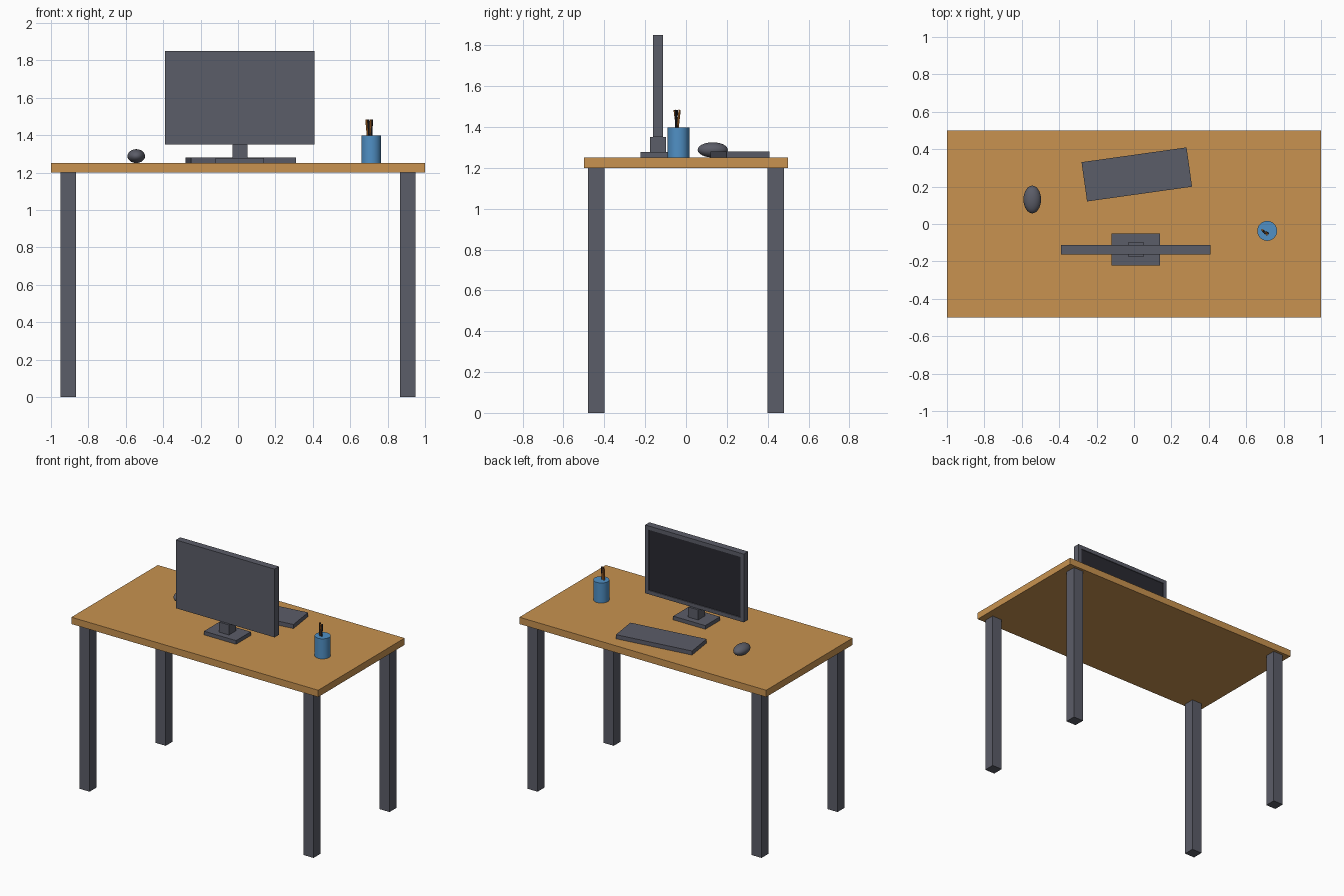
import bpy, bmesh, math
from mathutils import Vector

if "Cube" in bpy.data.objects:
    bpy.data.objects.remove(bpy.data.objects["Cube"])


def material(name, rgb):
    m = bpy.data.materials.new(name)
    m.diffuse_color = (*rgb, 1.0)
    m.use_nodes = True
    m.node_tree.nodes["Principled BSDF"].inputs["Base Color"].default_value = m.diffuse_color
    return m


WOOD = material("warm wood", (0.58, 0.29, 0.08))
GREY = material("slate grey", (0.105, 0.109, 0.138))
DARK = material("screen black", (0.022, 0.022, 0.03))
BLUE = material("cup blue", (0.08, 0.28, 0.56))
ORANGE = material("pencil orange", (0.6, 0.2, 0.03))


def box(name, center, size, mat, turn=0.0):
    bpy.ops.mesh.primitive_cube_add(size=1, location=center)
    ob = bpy.context.object
    ob.name = name
    ob.scale = size
    bpy.ops.object.transform_apply(location=False, rotation=False, scale=True)
    ob.rotation_euler.z = turn
    ob.data.materials.append(mat)
    return ob


def rod(name, start, end, radius, sides, mat):
    a, b = Vector(start), Vector(end)
    bpy.ops.mesh.primitive_cylinder_add(vertices=sides, radius=radius,
                                        depth=(b - a).length, location=(a + b) / 2)
    ob = bpy.context.object
    ob.name = name
    ob.rotation_euler = (b - a).to_track_quat('Z', 'Y').to_euler()
    ob.data.materials.append(mat)
    bpy.ops.object.shade_smooth_by_angle(angle=math.radians(35))
    return ob


# Desk: top slab and four square legs
box("desk_top", (0, 0, 1.225), (2, 1, 0.05), WOOD)
for sx, side in ((-1, "left"), (1, "right")):
    for sy, end in ((-1, "front"), (1, "back")):
        box(f"leg_{end}_{side}", (sx * 0.907, sy * 0.44, 0.6), (0.082, 0.08, 1.2), GREY)

# Monitor: foot, neck and panel with the screen inset on its rear-facing side
box("monitor_base", (0.01, -0.137, 1.2635), (0.26, 0.17, 0.027), GREY)
box("monitor_neck", (0.01, -0.137, 1.313), (0.08, 0.08, 0.076), GREY)
panel = box("monitor_panel", (0.01, -0.137, 1.6), (0.8, 0.05, 0.5), GREY)
panel.data.materials.append(DARK)
bm = bmesh.new()
bm.from_mesh(panel.data)
screen = max(bm.faces, key=lambda f: f.normal.y)
bmesh.ops.inset_region(bm, faces=[screen], thickness=0.04)
bmesh.ops.inset_region(bm, faces=[screen], thickness=0.001, depth=-0.005)
screen.material_index = 1
bm.to_mesh(panel.data)
bm.free()

# Keyboard, turned slightly
box("keyboard", (0.015, 0.265, 1.265), (0.567, 0.212, 0.03), GREY, math.radians(8))

# Mouse
bpy.ops.mesh.primitive_uv_sphere_add(segments=32, ring_count=16, radius=1,
                                     location=(-0.544, 0.131, 1.288))
mouse = bpy.context.object
mouse.name = "mouse"
mouse.scale = (0.047, 0.074, 0.037)
mouse.data.materials.append(GREY)
bpy.ops.object.shade_smooth()

# Pencil cup with pencils fanning out of the top
rod("pencil_cup", (0.712, -0.037, 1.25), (0.712, -0.037, 1.397), 0.053, 32, BLUE)
pencils = (((0.696, -0.044), (0.686, -0.031), ORANGE),
           ((0.702, -0.048), (0.697, -0.045), DARK),
           ((0.706, -0.041), (0.710, -0.056), ORANGE),
           ((0.711, -0.047), (0.717, -0.050), DARK))
for i, (low, high, mat) in enumerate(pencils):
    rod(f"pencil_{i + 1}", (*low, 1.37), (*high, 1.484), 0.0055, 8, mat)
